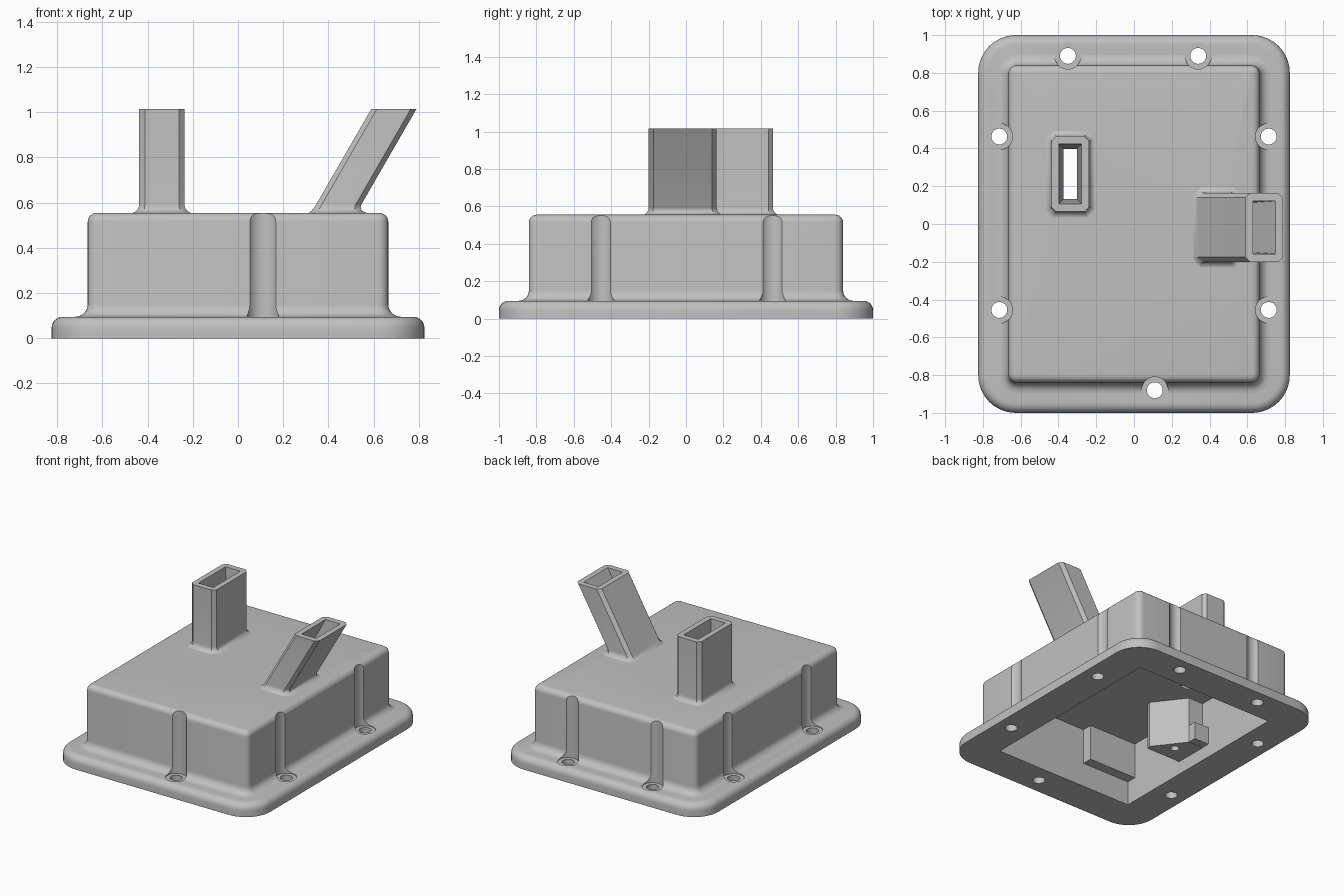
import bpy
from math import pi, sin, cos, radians

if "Cube" in bpy.data.objects:
    bpy.data.objects.remove(bpy.data.objects["Cube"], do_unlink=True)

grey = bpy.data.materials.new("plain grey")
grey.use_nodes = True
COLOUR = (0.53, 0.53, 0.53, 1)
grey.diffuse_color = COLOUR
grey.node_tree.nodes["Principled BSDF"].inputs["Base Color"].default_value = COLOUR


def rounded_rect(hx, hy, r, n, cx, cy, z):
    """Ring of points round a rectangle with n segments per corner."""
    pts = []
    for i, (sx, sy) in enumerate(((1, 1), (-1, 1), (-1, -1), (1, -1))):
        for k in range(n + 1):
            a = (i + k / max(n, 1)) * pi / 2
            pts.append((cx + sx * (hx - r) + r * cos(a),
                        cy + sy * (hy - r) + r * sin(a), z))
    return pts


def loft(name, rings):
    """Closed solid through matching rings, listed bottom to top."""
    n = len(rings[0])
    faces = [tuple(reversed(range(n))),
             tuple(range((len(rings) - 1) * n, len(rings) * n))]
    for j in range(len(rings) - 1):
        for i in range(n):
            a, b = j * n + i, j * n + (i + 1) % n
            faces.append((a, b, b + n, a + n))
    mesh = bpy.data.meshes.new(name)
    mesh.from_pydata([p for ring in rings for p in ring], [], faces)
    mesh.materials.append(grey)
    obj = bpy.data.objects.new(name, mesh)
    bpy.context.collection.objects.link(obj)
    return obj


def box(name, x, y, z):
    ring = [(x[0], y[0]), (x[1], y[0]), (x[1], y[1]), (x[0], y[1])]
    return loft(name, [[(px, py, pz) for px, py in ring] for pz in z])


def cylinder(name, r, x, y, z0, z1):
    return loft(name, [rounded_rect(r, r, r, 8, x, y, z) for z in (z0, z1)])


def concave(r, z0, steps=6):
    """Offset and height pairs of a fillet standing on height z0."""
    angles = [k / steps * pi / 2 for k in range(steps + 1)]
    return [(r * (1 - sin(a)), z0 + r * (1 - cos(a))) for a in angles]


def convex(r, z1, steps=6):
    """Offset and height pairs of a rounded edge ending at height z1."""
    angles = [k / steps * pi / 2 for k in range(steps + 1)]
    return [(-r * (1 - cos(a)), z1 - r + r * sin(a)) for a in angles]


def cut(obj, cutters):
    bpy.ops.object.select_all(action="DESELECT")
    bpy.context.view_layer.objects.active = obj
    obj.select_set(True)
    for c in cutters:
        m = obj.modifiers.new("cut", "BOOLEAN")
        m.operation, m.solver, m.object = "DIFFERENCE", "EXACT", c
        bpy.ops.object.modifier_apply(modifier=m.name)
    bpy.ops.object.shade_smooth_by_angle(angle=radians(32))


FLANGE_TOP, SHELL_TOP, CEILING, TOWER_TOP = 0.095, 0.555, 0.445, 1.015

# Flange with rounded corners and rounded upper edge
flange = loft("base_flange", [
    rounded_rect(0.825 + o, 1 + o, 0.2 + o, 10, 0, 0, z)
    for o, z in [(0, 0)] + convex(0.05, FLANGE_TOP)])

# Main shell with a fillet at the foot and a rounded top
profile = [(0.055, 0.06)] + concave(0.055, FLANGE_TOP) + convex(0.04, SHELL_TOP)
shell = loft("shell", [
    rounded_rect(0.665 + o, 0.84 + o, max(0.045 + o, 0.005), 5, 0, 0, z)
    for o, z in profile])

# Two hollow towers, one upright and one leaning
def tower(name, x, y, hy, lean):
    def centre(z):
        return x + (z - TOWER_TOP) * lean
    steps = [(0.04, 0.53)] + concave(0.04, SHELL_TOP - 0.002) + [(0, TOWER_TOP)]
    body = loft(name, [
        rounded_rect(0.1 + o, hy + o, 0.025 + o * 0.5, 1,
                     centre(z) + o * lean, y, z) for o, z in steps])

    def bore(z):
        t = 0.025 * (TOWER_TOP - z) / (TOWER_TOP - CEILING)
        return rounded_rect(0.06 - t, hy - 0.042 - t, 0, 0, centre(z), y, z)
    return body, loft(name + "_bore", [bore(0.4), bore(1.06)])


upright, upright_bore = tower("upright_tower", -0.337, 0.265, 0.2, 0)
leaning, leaning_bore = tower("leaning_tower", 0.69, -0.018, 0.182, 0.577)

# Cutters: cavity, screw holes and the driver grooves above them
cavity = box("cavity_cutter", (-0.57, 0.57), (-0.745, 0.745), (-0.1, CEILING))
screws = [(-0.35, 0.89), (0.34, 0.89), (0.11, -0.88)]
screws += [(sx * 0.713, y) for sx in (-1, 1) for y in (0.463, -0.455)]
holes = [cylinder("hole_cutter", 0.042, x, y, -0.1, 0.3) for x, y in screws]
grooves = [cylinder("groove_cutter", 0.07, x, y, 0.09, 0.8) for x, y in screws]

# Blocks inside the cavity, hanging from its ceiling
ledge = box("corner_block", (-0.6, -0.175), (-0.78, -0.67), (0.18, 0.47))
shelf = box("shelf_block", (-0.6, -0.45), (-0.2, 0.11), (0.1, 0.23))
wedge = [(-0.6, -0.2), (-0.29, -0.2), (-0.28, -0.17), (-0.45, 0.05), (-0.6, 0.05)]
boss = loft("angled_boss", [[(x, y, z) for x, y in wedge] for z in (0.098, 0.47)])
pilot = cylinder("pilot_cutter", 0.03, -0.43, -0.08, 0.0, 0.2)

cut(flange, [cavity] + holes + grooves)
cut(shell, [cavity, upright_bore, leaning_bore] + holes + grooves)
cut(upright, [upright_bore])
cut(leaning, [leaning_bore])
cut(boss, [pilot])
cut(shelf, [pilot])

for c in [cavity, upright_bore, leaning_bore, pilot] + holes + grooves:
    bpy.data.objects.remove(c, do_unlink=True)
